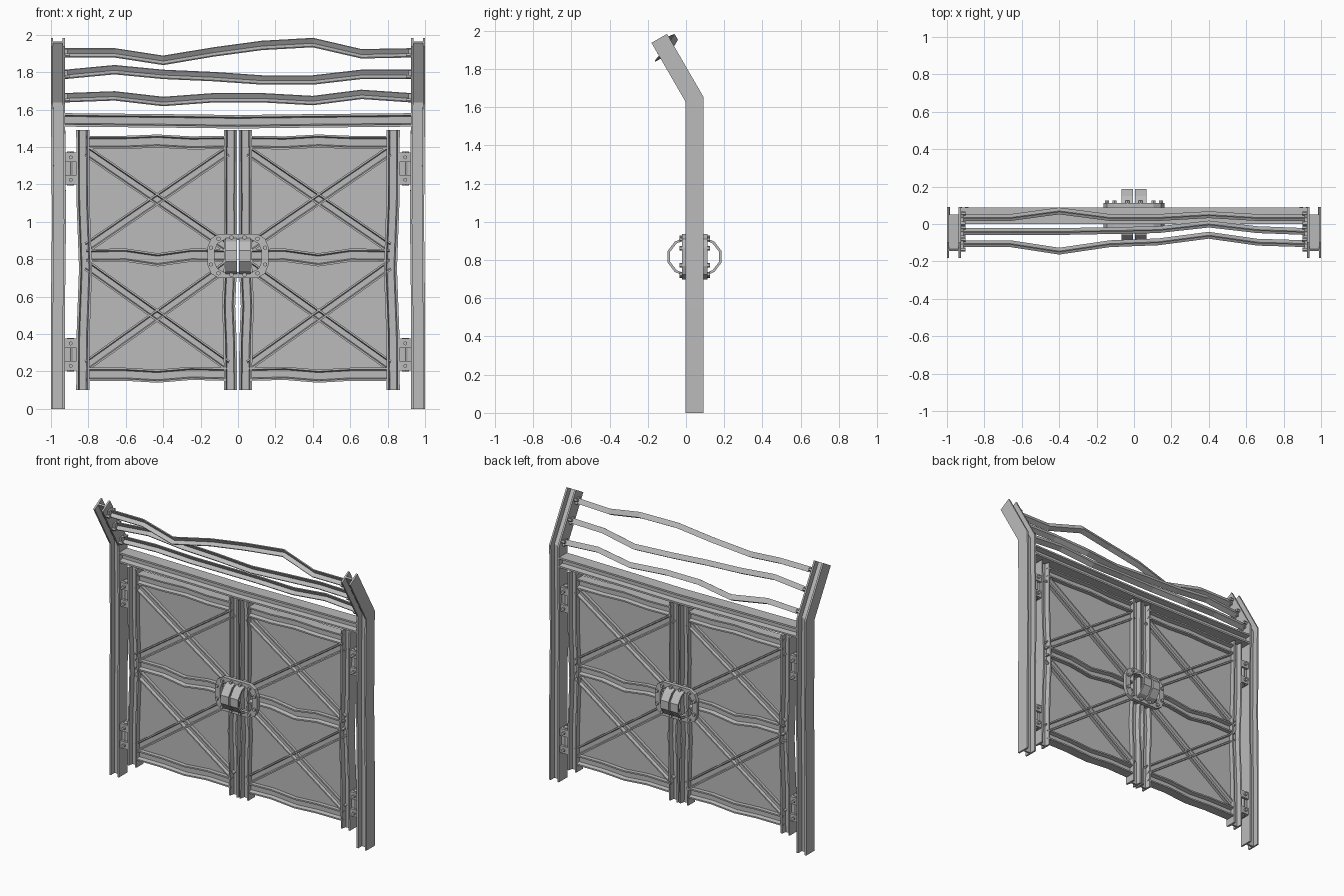
import bpy, bmesh, math
from mathutils import Vector, Matrix

old = bpy.data.objects.get("Cube")
if old:
    bpy.data.objects.remove(old, do_unlink=True)

steel = bpy.data.materials.new("grey_steel")
steel.use_nodes = True
grey = (0.5, 0.5, 0.5, 1)
steel.diffuse_color = grey
steel.node_tree.nodes["Principled BSDF"].inputs["Base Color"].default_value = grey

X, Y, Z = Vector((1, 0, 0)), Vector((0, 1, 0)), Vector((0, 0, 1))
MID = 0.045                      # depth of the gate's middle plane


def finish(name, bm):
    bmesh.ops.recalc_face_normals(bm, faces=bm.faces)
    mesh = bpy.data.meshes.new(name)
    bm.to_mesh(mesh)
    bm.free()
    mesh.materials.append(steel)
    ob = bpy.data.objects.new(name, mesh)
    bpy.context.collection.objects.link(ob)
    return ob


def sweep(name, pts, profile, ref):
    """Sweep a (u, v) profile along a path with mitred corners; v follows ref."""
    pts = [Vector(p) for p in pts]
    bm = bmesh.new()
    rings = []
    for i, p in enumerate(pts):
        a = (p - pts[max(i - 1, 0)]).normalized()
        b = (pts[min(i + 1, len(pts) - 1)] - p).normalized()
        t = (a + b).normalized()
        stretch = 1 / max(t.dot(b if b.length else a), 0.5)
        u = t.cross(ref).normalized() * stretch
        rings.append([bm.verts.new(p + u * q[0] + ref * q[1]) for q in profile])
    n = len(profile)
    for r, s in zip(rings, rings[1:]):
        for k in range(n):
            bm.faces.new((r[k], r[(k + 1) % n], s[(k + 1) % n], s[k]))
    bm.faces.new(rings[0])
    bm.faces.new(rings[-1])
    return finish(name, bm)


def h_profile(w, d, tip, root, web):
    """H section: flanges at u = +-w/2, depth d along v, tapered inside."""
    w, d, web = w / 2, d / 2, web / 2
    q = [(w, -d), (w, d), (w - tip, d), (w - root, web)]
    q += [(-u, v) for u, v in reversed(q[2:])] + [(-w, d), (-w, -d)]
    q += [(-w + tip, -d), (-w + root, -web), (w - root, -web), (w - tip, -d)]
    return q


def box(name, lo, hi):
    lo, hi = Vector(lo), Vector(hi)
    bm = bmesh.new()
    bmesh.ops.create_cube(bm, size=1)
    for v in bm.verts:
        v.co = Vector([c * s for c, s in zip(v.co, hi - lo)]) + (lo + hi) / 2
    return finish(name, bm)


def bolt(name, at, axis, radius=0.011, length=0.014):
    bm = bmesh.new()
    bmesh.ops.create_cone(bm, cap_ends=True, segments=6, radius1=radius,
                          radius2=radius, depth=length)
    turn = Z.rotation_difference(axis).to_matrix().to_4x4()
    bmesh.ops.transform(bm, verts=bm.verts, matrix=Matrix.Translation(at) @ turn)
    return finish(name, bm)


def ring(name, outer, inner, axis, lo, hi):
    """Solid ring between two loops of points, extruded along an axis."""
    bm = bmesh.new()
    loops = [[bm.verts.new(Vector(p) + axis * e) for p in pts]
             for pts, e in ((outer, lo), (outer, hi), (inner, hi), (inner, lo))]
    n = len(outer)
    for a in range(4):
        r, s = loops[a], loops[(a + 1) % 4]
        for k in range(n):
            bm.faces.new((r[k], r[(k + 1) % n], s[(k + 1) % n], s[k]))
    return finish(name, bm)


def gate_path(points, s):
    return [(s * x, MID, z) for x, z in points]


post_prof = [(v, u) for u, v in h_profile(0.075, 0.094, 0.012, 0.012, 0.012)]
stile_prof = h_profile(0.07, 0.076, 0.011, 0.017, 0.012)
rail_prof = h_profile(0.07, 0.066, 0.010, 0.016, 0.012)
brace_a = h_profile(0.056, 0.052, 0.009, 0.014, 0.012)
brace_b = h_profile(0.056, 0.046, 0.009, 0.014, 0.012)

for s, side in ((1, "left"), (-1, "right")):
    # Bent post
    sweep(side + "_post", [(s * x, y, z) for x, y, z in (
        (0.9625, MID, 0), (0.9625, MID, 0.55), (0.957, MID, 1.0),
        (0.9625, MID, 1.64), (0.9625, -0.14, 1.96))], post_prof, X)

    # Gate leaf stiles
    sweep(side + "_outer_stile", gate_path(
        [(0.83, 0.1), (0.828, 0.4), (0.815, 0.75), (0.828, 1.1), (0.83, 1.49)], s),
        stile_prof, Y)
    sweep(side + "_inner_stile", gate_path(
        [(0.04, 0.1), (0.042, 0.35), (0.05, 0.55), (0.039, 0.8), (0.041, 1.1),
         (0.039, 1.49)], s), stile_prof, Y)

    # Gate leaf rails
    rails = {"bottom": (0.185, 0.19, 0.175, 0.185), "middle": (0.82, 0.822, 0.797, 0.822),
             "top": (1.425, 1.422, 1.432, 1.425)}
    for label, (z0, z1, z2, z3) in rails.items():
        sweep(f"{side}_{label}_rail", gate_path(
            [(0.06, z0), (0.25, z1), (0.43, z2), (0.6, z3), (0.81, z0)], s),
            rail_prof, Y)

    # Crossed braces, one pair above and one below the middle rail
    for label, lo, hi in (("lower", 0.235, 0.765), ("upper", 0.865, 1.375)):
        sweep(f"{side}_{label}_rising_brace",
              gate_path([(0.06, lo), (0.805, hi)], s), brace_a, Y)
        sweep(f"{side}_{label}_falling_brace",
              gate_path([(0.06, hi), (0.805, lo)], s), brace_b, Y)

    # Sheet panel
    xs = sorted((s * 0.05, s * 0.82))
    box(side + "_panel", (xs[0], MID - 0.005, 0.18), (xs[1], MID + 0.005, 1.43))

    # Hinges
    for label, z in (("lower", 0.29), ("upper", 1.285)):
        xs = sorted((s * 0.86, s * 0.93))
        for part, dz in (("bottom", -0.06), ("top", 0.06)):
            box(f"{side}_{label}_hinge_{part}_knuckle", (xs[0], 0.012, z + dz - 0.025),
                (xs[1], 0.078, z + dz + 0.025))
            for face, y in (("front", 0.006), ("back", 0.084)):
                bolt(f"{side}_{label}_hinge_{part}_{face}_bolt",
                     (s * 0.895, y, z + dz), Y)
        box(f"{side}_{label}_hinge_plate", (xs[0], 0.03, z - 0.085),
            (xs[1], 0.06, z + 0.085))
        bolt(f"{side}_{label}_hinge_pin", (s * 0.895, MID, z), Z, 0.022, 0.18)

# Lintel between the posts
sweep("lintel", [(-0.925, MID, 1.545), (-0.4, MID, 1.54), (0, MID, 1.535),
                 (0.4, MID, 1.54), (0.925, MID, 1.545)],
      h_profile(0.072, 0.088, 0.012, 0.018, 0.014), Y)

# Three warped angle bars across the bent post tops
forward = Vector((0, -0.866, -0.5))
up = Vector((0, -0.5, 0.866))
angle = [(-0.018, -0.016), (0.018, -0.016), (0.018, 0.022), (0.011, 0.022),
         (0.011, -0.009), (-0.018, -0.009)]
stations = (-0.925, -0.66, -0.4, -0.13, 0.13, 0.4, 0.66, 0.925)
bars = {
    "low": (1.665, 0.03, (0, 0.01, -0.02, 0, 0, -0.015, 0.018, 0),
            (0, 0, 0.035, 0, 0, 0.015, 0, 0)),
    "middle": (1.79, -0.045, (0, 0.025, 0, -0.012, -0.03, -0.03, 0, 0),
               (0, 0, 0, 0.005, 0.01, 0.04, 0.01, 0)),
    "high": (1.905, -0.11, (0, 0, -0.04, 0.005, 0.04, 0.055, -0.005, 0),
             (0, 0, -0.04, 0, 0.01, 0.045, 0.008, 0)),
}
for label, (z, y, dz, dy) in bars.items():
    sweep(label + "_angle_bar", [(x, y + b, z + a) for x, a, b in zip(stations, dz, dy)],
          angle, forward)
    for s in (-1, 1):
        for k in (-1, 1):
            at = Vector((s * 0.915, y, z)) + forward * (0.03 * k)
            bolt(f"{label}_bar_bolt", at, X, 0.011, 0.03)
    for s in (-1, 1):
        box(f"{label}_bar_bracket", (s * 0.92 - 0.008, y - 0.02, z - 0.02),
            (s * 0.92 + 0.008, y + 0.02, z + 0.02))

# Lock: flange plates on both faces, hollow barrel rings through the middle
LOCK_Z = 0.817


def rounded(hw, hz, cx, cz):
    corner = [(hw, hz - cz), (hw - cx * 0.3, hz - cz * 0.35), (hw - cx, hz)]
    q = corner + [(-x, z) for x, z in reversed(corner)]
    q += [(-x, -z) for x, z in q]
    return [(x, 0, LOCK_Z + z) for x, z in q]


nuts = [(0.035, 0.1), (0.105, 0.092), (0.145, 0.045)]
for face, lo, hi, nut_y in (("front", -0.022, 0.006, -0.028), ("back", 0.086, 0.112, 0.118)):
    ring(face + "_lock_plate", rounded(0.163, 0.118, 0.06, 0.07),
         rounded(0.125, 0.086, 0.05, 0.055), Y, lo, hi)
    for x, z in nuts:
        for sx in (-1, 1):
            for sz in (-1, 1):
                bolt(face + "_lock_nut", (sx * x, nut_y, LOCK_Z + sz * z), Y, 0.012, 0.014)


def oval(ry, rz, n=12):
    turns = [2 * math.pi * (k + 0.5) / n for k in range(n)]
    return [(0, MID + ry * math.cos(a), LOCK_Z + rz * math.sin(a)) for a in turns]


for s, side in ((1, "left"), (-1, "right")):
    lo, hi = sorted((s * 0.006, s * 0.068))
    ring(side + "_lock_barrel", oval(0.147, 0.112), oval(0.133, 0.099), X, lo, hi)
